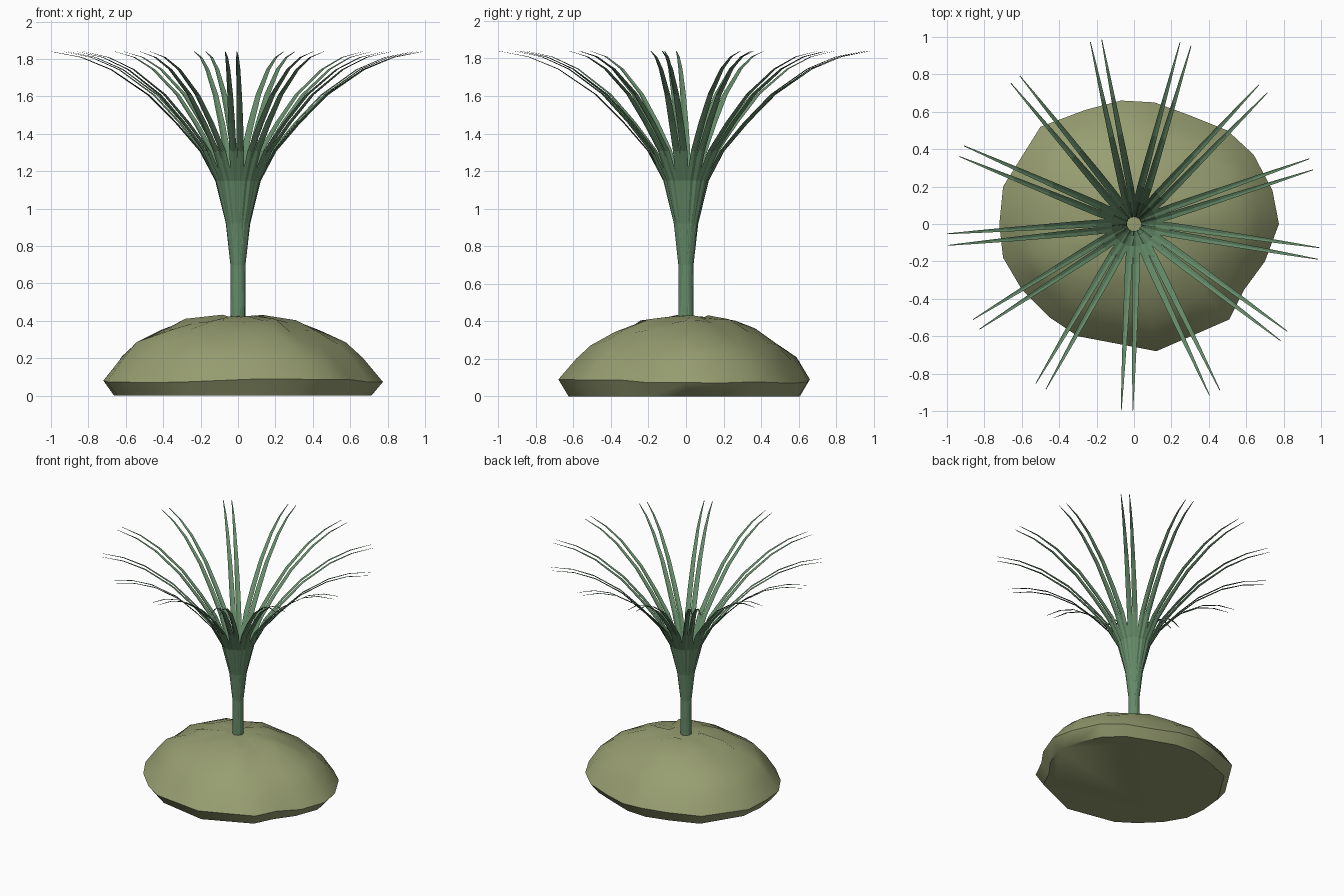
import bpy, bmesh, math, random
from mathutils import Vector, Matrix

random.seed(4)
cube = bpy.data.objects.get("Cube")
if cube:
    bpy.data.objects.remove(cube)


def material(name, rgb):
    m = bpy.data.materials.new(name)
    m.use_nodes = True
    m.diffuse_color = (*rgb, 1)
    bsdf = next(n for n in m.node_tree.nodes if n.type == 'BSDF_PRINCIPLED')
    bsdf.inputs["Base Color"].default_value = (*rgb, 1)
    bsdf.inputs["Roughness"].default_value = 0.9
    return m


def add_object(name, bm, mat):
    mesh = bpy.data.meshes.new(name)
    bm.to_mesh(mesh)
    bm.free()
    mesh.materials.append(mat)
    obj = bpy.data.objects.new(name, mesh)
    bpy.context.collection.objects.link(obj)
    return obj


stone = material("mossy stone", (0.31, 0.34, 0.165))
leaf = material("leaf green", (0.13, 0.26, 0.14))

# Rock mound: an irregular outline lofted through scaled rings
outline = [(.775, 0), (.74, .18), (.64, .37), (.5, .5), (.3, .58), (.11, .65), (-.07, .66),
           (-.26, .61), (-.5, .52), (-.7, .2), (-.72, 0), (-.7, -.18), (-.6, -.35),
           (-.45, -.5), (-.3, -.6), (.12, -.68), (.35, -.58), (.51, -.51),
           (.59, -.35), (.7, -.2)]
levels = [(0, .92), (.08, 1), (.2, .87), (.28, .75), (.35, .57), (.4, .38), (.425, .16)]
bm = bmesh.new()
rings = []
for i, (z, s) in enumerate(levels):
    ring = []
    for x, y in outline:
        k = s + (random.uniform(-.025, .025) if i > 1 else 0)
        dz = random.uniform(-.012, .012) if i else 0
        ring.append(bm.verts.new((x * k, y * k, z + dz)))
    rings.append(ring)
n = len(outline)
for low, high in zip(rings, rings[1:]):
    for j in range(n):
        bm.faces.new((low[j], low[(j + 1) % n], high[(j + 1) % n], high[j]))
bm.faces.new(rings[-1])
bm.faces.new(rings[0][::-1])
rock = add_object("rock_mound", bm, stone)
bpy.ops.object.select_all(action='DESELECT')
bpy.context.view_layer.objects.active = rock
rock.select_set(True)
bpy.ops.object.shade_smooth_by_angle(angle=math.radians(50))

# Grass blade path: radius, height, half width, sideways offset in its pair
path = [(.036, .38, .009, .006), (.036, .7, .011, .008), (.06, .92, .014, .011),
        (.115, 1.15, .019, .016), (.2, 1.31, .019, .02), (.33, 1.46, .018, .022),
        (.48, 1.61, .015, .024), (.68, 1.745, .011, .027), (.84, 1.81, .007, .029),
        (1.0, 1.84, .002, .031)]


def add_blade(bm, side, turn):
    """A folded, tapering ribbon that arches outward."""
    rows = []
    for i, (r, z, w, off) in enumerate(path):
        a, b = path[max(i - 1, 0)], path[min(i + 1, len(path) - 1)]
        up = Vector((a[1] - b[1], 0, b[0] - a[0])).normalized()
        mid = Vector((r, side * off, z))
        across = Vector((0, w, 0))
        rows.append([bm.verts.new(turn @ p) for p in
                     (mid - across, mid - up * w * .3, mid + across)])
    for low, high in zip(rows, rows[1:]):
        for j in range(2):
            bm.faces.new((low[j], high[j], high[j + 1], low[j + 1]))


# Thirteen pairs of blades fanned around the stem
bm = bmesh.new()
pairs = 13
for k in range(pairs):
    turn = Matrix.Rotation(math.radians(101.7) - k * math.tau / pairs, 3, 'Z')
    for side in (-1, 1):
        add_blade(bm, side, turn)
add_object("grass_blades", bm, leaf)
